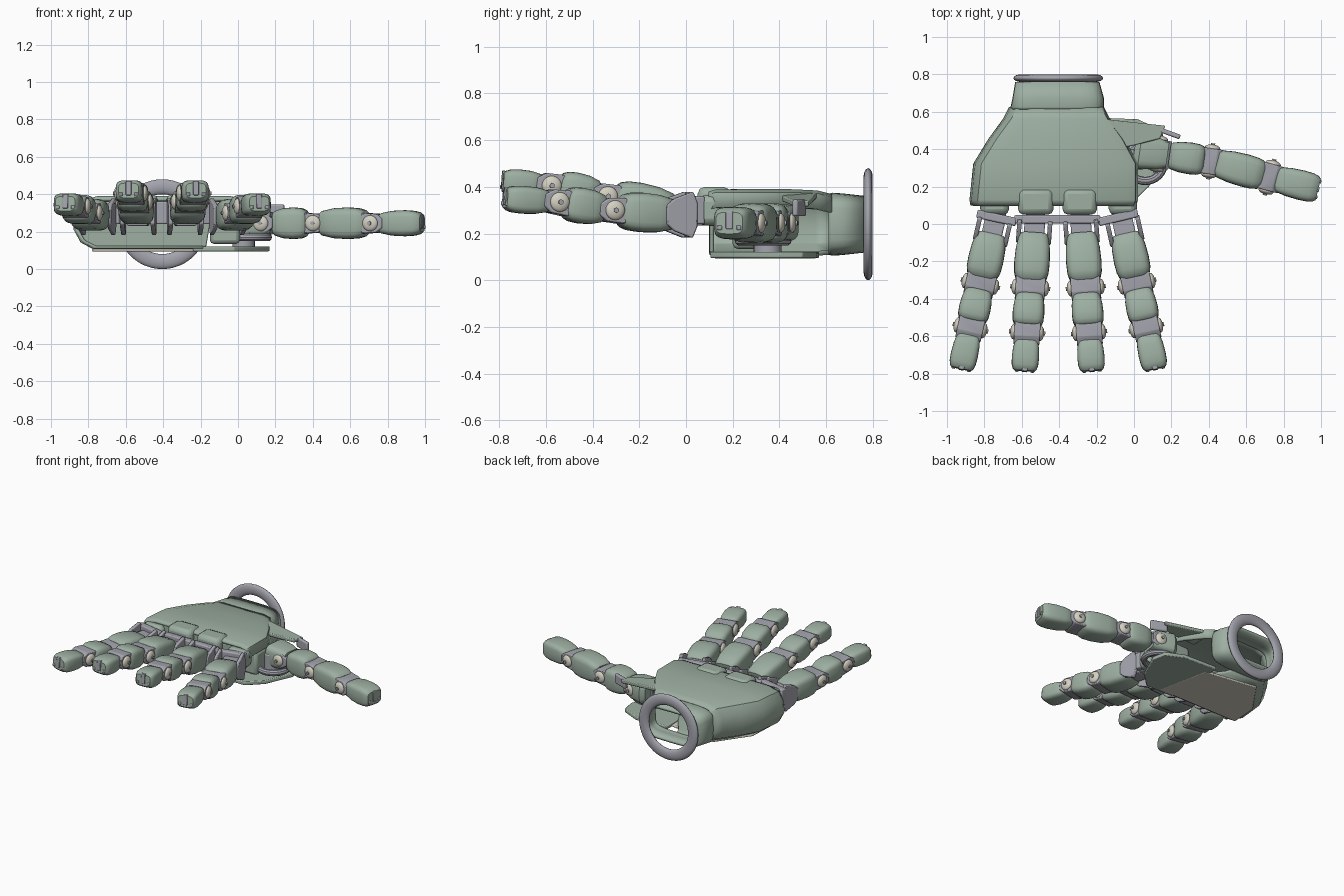
import bpy, math
from mathutils import Matrix, Vector as V

if "Cube" in bpy.data.objects:
    bpy.data.objects.remove(bpy.data.objects["Cube"])

def material(name, rgb):
    m = bpy.data.materials.new(name)
    m.diffuse_color = (*rgb, 1)
    m.use_nodes = True
    m.node_tree.nodes["Principled BSDF"].inputs["Base Color"].default_value = m.diffuse_color
    return m

GREEN = material("sage_green", (0.34, 0.43, 0.36))
GREY = material("joint_grey", (0.37, 0.37, 0.42))
PALE = material("pale_cap", (0.66, 0.64, 0.54))
I = Matrix.Identity(4)

def finish(ob, mat, bevel=0, angle=35):
    ob.data.materials.append(mat)
    if bevel:
        b = ob.modifiers.new("bevel", 'BEVEL')
        b.width, b.segments, b.limit_method = bevel, 2, 'ANGLE'
    bpy.ops.object.select_all(action='DESELECT')
    ob.select_set(True)
    bpy.context.view_layer.objects.active = ob
    bpy.ops.object.shade_smooth_by_angle(angle=math.radians(angle))
    return ob

def mesh(name, verts, faces, mat, M=I, bevel=0, angle=35):
    me = bpy.data.meshes.new(name)
    me.from_pydata([M @ V(v) for v in verts], [], faces)
    ob = bpy.data.objects.new(name, me)
    bpy.context.collection.objects.link(ob)
    bpy.ops.object.select_all(action='DESELECT')
    ob.select_set(True)
    bpy.context.view_layer.objects.active = ob
    bpy.ops.object.mode_set(mode='EDIT')
    bpy.ops.mesh.select_all(action='SELECT')
    bpy.ops.mesh.normals_make_consistent(inside=False)
    bpy.ops.object.mode_set(mode='OBJECT')
    return finish(ob, mat, bevel, angle)

def loft(name, rings, mat, M=I, closed=True, caps=True, angle=35):
    n, m = len(rings[0]), len(rings)
    faces = [(k*n + i, k*n + (i+1) % n, (k+1)*n + (i+1) % n, (k+1)*n + i)
             for k in range(m-1) for i in range(n if closed else n-1)]
    if caps:
        faces += [tuple(range(n)), tuple(range((m-1)*n, m*n))]
    return mesh(name, [p for r in rings for p in r], faces, mat, M, 0, angle)

def prism(name, outline, lo, hi, mat, M=I, bevel=0.006):
    rings = [[(x, y, z) for x, y in outline] for z in (lo, hi)]
    ob = loft(name, rings, mat, M)
    if bevel:
        finish_mod = ob.modifiers.new("bevel", 'BEVEL')
        finish_mod.width, finish_mod.segments = bevel, 2
        finish_mod.limit_method = 'ANGLE'
    return ob

def box(name, c, s, mat, M=I, bevel=0.008):
    return prism(name, [(-s[0]/2, -s[1]/2), (s[0]/2, -s[1]/2), (s[0]/2, s[1]/2), (-s[0]/2, s[1]/2)],
                 -s[2]/2, s[2]/2, mat, M @ Matrix.Translation(c), bevel)

def oval(u, w, h, dz=0, n=24, p=0.5):
    f = lambda c: math.copysign(abs(c)**p, c)
    return [(u, w*f(math.cos(2*math.pi*i/n)), dz + h*f(math.sin(2*math.pi*i/n))) for i in range(n)]

def frame(a, b):
    x = (V(b) - V(a)).normalized()
    y = V((0, 0, 1)).cross(x).normalized()
    z = x.cross(y)
    M = Matrix((x, y, z)).transposed().to_4x4()
    M.translation = V(a)
    return M, (V(b) - V(a)).length

SIDE = Matrix.Rotation(math.radians(90), 4, 'X')     # prism along local y
HEX = [(-.075, -.03), (-.045, -.055), (.03, -.05), (.065, -.025),
       (.065, .025), (.03, .05), (-.045, .055), (-.075, .03)]

def joint(name, M, half):
    prism(name + "_link", HEX, -half + .014, half - .014, GREY, M @ SIDE)
    for s in (-1, 1):
        bpy.ops.mesh.primitive_uv_sphere_add(segments=20, ring_count=12, radius=1)
        cap = bpy.context.object
        cap.name = name + "_cap"
        cap.matrix_world = M @ Matrix.Translation((0, s*(half - .012), 0)) @ Matrix.Diagonal((.042, .02, .042, 1))
        finish(cap, PALE)
        bpy.ops.mesh.primitive_cylinder_add(vertices=12, radius=.011, depth=.012)
        pin = bpy.context.object
        pin.name = name + "_pin"
        pin.matrix_world = M @ Matrix.Translation((0, s*(half + .008), 0)) @ SIDE
        finish(pin, GREY)

def finger(name, pts, sizes, start):
    for i, (a, b) in enumerate(zip(pts, pts[1:])):
        M, L = frame(a, b)
        w, h = sizes[i]
        u0, u1 = (start if i == 0 else .035), (L if i == 2 else L - .035)
        prof = [(0, .7, .62), (.06, .84, .78), (.3, .96, .95), (.6, 1, 1), (.82, .97, .95), (.94, .88, .83), (1, .74, .66)]
        loft(f"{name}_segment_{i+1}", [oval(u0 + (u1-u0)*t, w*a_, h*b_) for t, a_, b_ in prof], GREEN, M, angle=40)
        if i < 2:
            joint(f"{name}_joint_{i+1}", M @ Matrix.Translation((L, 0, 0)), w - .002)
        else:                                         # fingertip insert and corner studs
            box(name + "_tip_insert", (L - .012, 0, .012), (.035, .03, .075), GREY, M, .004)
            for s in (-1, 1):
                box(name + "_tip_stud", (L - .01, s*.042, -.02), (.032, .02, .02), GREY, M, .005)

# four fingers with clevis plates at each knuckle
SIZES = [(.095, .085), (.085, .077), (.073, .06)]
OUT = [(.02, .275), (-.32, .30), (-.555, .335), (-.775, .35)]
INN = [(.02, .29), (-.34, .36), (-.58, .405), (-.785, .42)]
CLEVIS = [(-.02, -.05), (.0, -.1), (.08, -.07), (.115, -.04), (.115, .04), (.08, .07), (.0, .1), (-.02, .05)]
for name, x0, x1, path in (("little_finger", -.745, -.925, OUT), ("ring_finger", -.53, -.585, INN),
                           ("middle_finger", -.285, -.225, INN), ("index_finger", -.06, .115, OUT)):
    pts = [(x0 + (x1-x0)*(.02-y)/(.8), y, z) for y, z in path]
    finger(name, pts, SIZES, .075)
    M, L = frame((pts[0][0], .01, .28), (pts[1][0], pts[1][1], .285))
    for s in (-1, 1):
        prism(name + "_clevis", CLEVIS, -.012, .012, GREY, M @ Matrix.Translation((0, s*.082, 0)) @ SIDE)
    box(name + "_knuckle_core", (.05, 0, 0), (.13, .11, .1), GREY, M)
    box(name + "_mount", (-.06, 0, 0), (.12, .1, .09), GREY, M)

# knuckle crossbars
for name, a, b in (("crossbar_left", (-.84, .055), (-.63, .01)), ("crossbar_centre", (-.64, .025), (-.18, .025)),
                   ("crossbar_right", (-.19, .01), (.02, .06))):
    M, L = frame((*a, .3), (*b, .3))
    box(name, (L/2, 0, 0), (L, .045, .12), GREY, M)

# palm shell, open toward the thumb
def c_profile(y, xl, xr, zb, zt):
    return [(x, y, z) for x, z in ((xr + .012, zt - .07), (xr, zt - .01), (xr - .04, zt), (xl + .12, zt), (xl + .04, zt - .02),
            (xl + .01, zt - .07), (xl, zb + .1), (xl + .035, zb + .035), (xl + .1, zb), (xr - .18, zb))]
palm = loft("palm_shell", [c_profile(*s) for s in (
    (.10, -.865, -.01, .12, .37), (.13, -.87, 0, .115, .38), (.32, -.85, .0, .115, .38),
    (.45, -.77, -.07, .115, .38), (.56, -.69, -.15, .115, .375), (.62, -.66, -.18, .12, .36))],
    GREEN, closed=False, caps=False, angle=30)
sol = palm.modifiers.new("wall", 'SOLIDIFY')
sol.thickness, sol.offset = .02, 0
# front wall of the palm
front = [(-.86, .22), (-.82, .15), (-.76, .12), (-.17, .12), (-.15, .24), (-.02, .25), (-.02, .36), (-.76, .37), (-.84, .34)]
prism("palm_front_wall", front, -.12, -.10, GREEN, SIDE)
# underside panel and thumb plate
prism("palm_panel", [(-.12, .12), (-.2, .5), (-.6, .56), (-.77, .32), (-.78, .12)], .094, .11, PALE)
prism("thumb_plate", [(-.24, .105), (-.02, .105), (.08, .2), (.17, .4), (.15, .5), (.02, .56), (-.24, .57)], .095, .122, GREEN)
# shroud above the thumb root
M = Matrix.Translation((-.2, 0, .372)) @ Matrix.Rotation(math.radians(6), 4, 'Y')
prism("thumb_shroud", [(0, .38), (0, .58), (.05, .56), (.37, .525), (.34, .455), (.2, .42)], -.018, .008, GREEN, M)
M = Matrix.Translation((.19, .485, .31)) @ Matrix.Rotation(math.radians(-20), 4, 'Z')
box("thumb_root_rail", (0, 0, 0), (.12, .025, .07), GREY, M)
# guards over the knuckles
for name, x, w, y0, y1, z in (("ring", -.525, .19, .05, .19, .335), ("middle", -.29, .185, .05, .19, .335),
                             ("little", -.745, .155, .05, .16, .30), ("index", -.06, .15, .05, .16, .30)):
    box(f"knuckle_guard_{name}", (x, (y0+y1)/2, z), (w, y1-y0, .13), GREEN, bevel=.03)

# wrist cuff and ring
cuff = loft("wrist_cuff", [[(-.41 + x + dx, y, .24 + z) for _, x, z in oval(0, w, h, 0, 28, .45)] for y, w, h, dx in (
    (.61, .245, .13, 0), (.625, .25, .135, 0), (.67, .245, .132, .005), (.76, .225, .122, 0))], GREEN, caps=False)
sol = cuff.modifiers.new("wall", 'SOLIDIFY')
sol.thickness, sol.offset = .02, -1
bpy.ops.mesh.primitive_torus_add(major_segments=48, minor_segments=14, major_radius=.2, minor_radius=.04)
ring = bpy.context.object
ring.name = "wrist_ring"
ring.matrix_world = Matrix.Translation((-.405, .78, .24)) @ SIDE @ Matrix.Diagonal((1, 1, .5, 1))
finish(ring, GREY)

# thumb with its root block, swivel ring and hub
thumb = [(.13, .375, .245), (.41, .335, .245), (.725, .25, .245), (.985, .185, .245)]
finger("thumb", thumb, [(.085, .085), (.088, .085), (.08, .07)], .06)
M, L = frame(thumb[0], thumb[1])
joint("thumb_root_joint", M, .09)
loft("thumb_root_block", [oval(u, w, h) for u, w, h in ((-.13, .07, .06), (-.1, .095, .08), (.0, .085, .075), (.05, .07, .06))], GREEN, M)
bpy.ops.mesh.primitive_torus_add(major_segments=32, minor_segments=10, major_radius=.1, minor_radius=.022,
                                 location=(.06, .33, .17))
bpy.context.object.name = "thumb_swivel_ring"
finish(bpy.context.object, GREY)
bpy.ops.mesh.primitive_cylinder_add(vertices=24, radius=.06, depth=.16, location=(.03, .35, .19))
bpy.context.object.name = "thumb_hub"
finish(bpy.context.object, GREY, .01)
box("thumb_carrier", (-.07, .3, .22), (.16, .2, .17), GREEN, bevel=.02)
